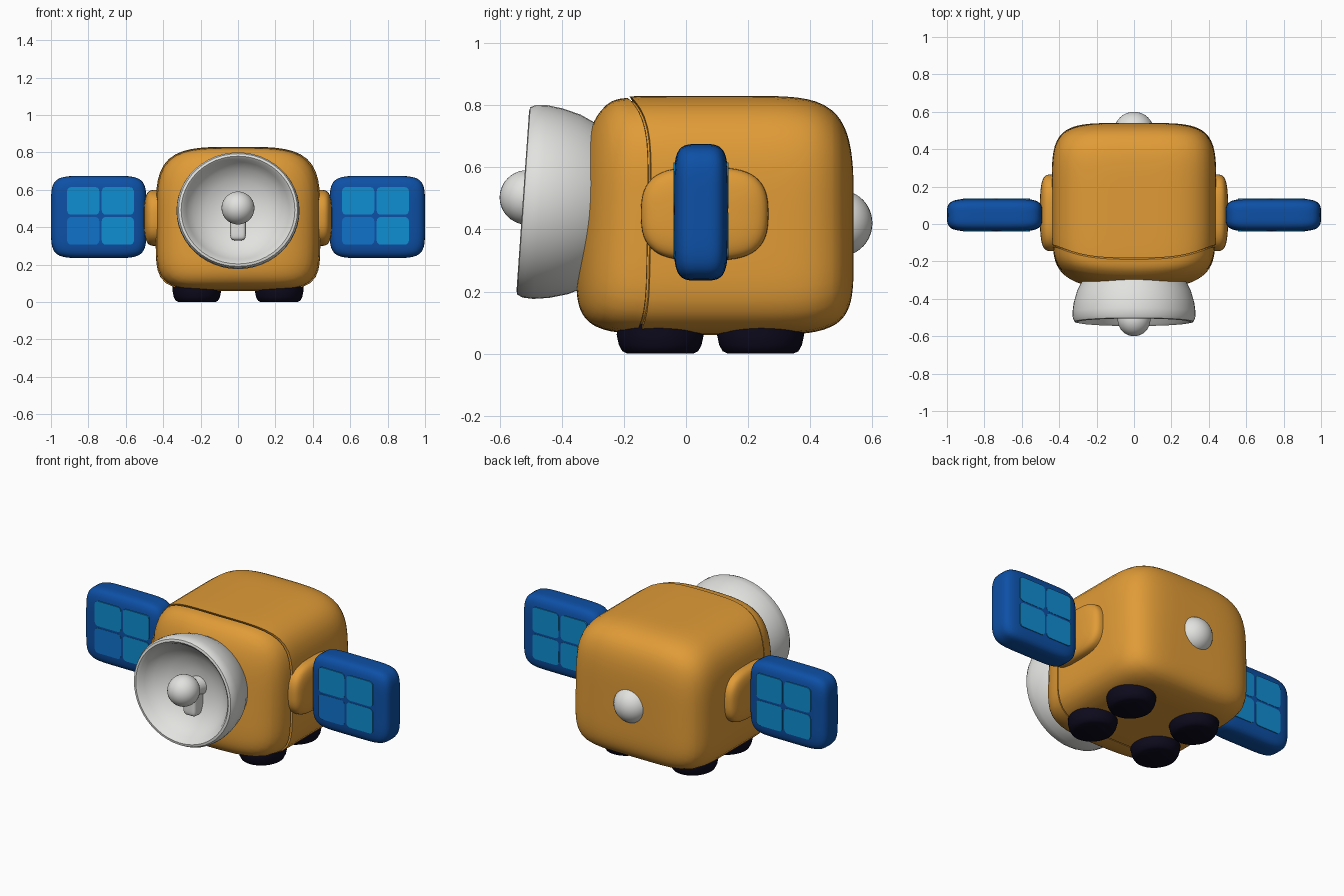
import bpy, bmesh, math
from mathutils import Matrix, Vector

if "Cube" in bpy.data.objects:
    bpy.data.objects.remove(bpy.data.objects["Cube"])


def material(name, rgb):
    m = bpy.data.materials.new(name)
    m.diffuse_color = (*rgb, 1)
    m.use_nodes = True
    m.node_tree.nodes["Principled BSDF"].inputs["Base Color"].default_value = m.diffuse_color
    return m


ORANGE = material("orange", (0.75, 0.33, 0.038))
WHITE = material("off white", (0.76, 0.76, 0.74))
BLUE = material("deep blue", (0.004, 0.08, 0.38))
CELL = material("cell blue", (0.005, 0.27, 0.65))
CELL_DARK = material("mid blue", (0.005, 0.17, 0.60))
DARK = material("near black", (0.004, 0.003, 0.012))


def finish(name, bm, *mats, angle=40):
    bmesh.ops.recalc_face_normals(bm, faces=bm.faces)
    me = bpy.data.meshes.new(name)
    bm.to_mesh(me)
    bm.free()
    for m in mats:
        me.materials.append(m)
    me.shade_smooth()
    me.set_sharp_from_angle(angle=math.radians(angle))
    ob = bpy.data.objects.new(name, me)
    bpy.context.collection.objects.link(ob)
    return ob


def solve(d, exps, target=1.0):
    """Scale s so that sum |s*d_i|^e_i equals target."""
    lo, hi = 0.0, 3.0
    for _ in range(32):
        s = (lo + hi) / 2
        if sum(abs(s * a) ** e for a, e in zip(d, exps)) > target:
            hi = s
        else:
            lo = s
    return lo


def soft_block(name, centre, half, exps, mat):
    """Rounded block: a gridded cube pushed onto a superellipsoid."""
    bm = bmesh.new()
    bmesh.ops.create_cube(bm, size=2)
    bmesh.ops.subdivide_edges(bm, edges=bm.edges[:], cuts=15, use_grid_fill=True)
    for v in bm.verts:
        s = solve(v.co, exps)
        v.co = Vector(centre) + Vector([s * c * h for c, h in zip(v.co, half)])
    return finish(name, bm, mat)


def lathe(name, profile, matrix, mat, segs=48, angle=40):
    """Spin (radius, height) points around local z."""
    bm = bmesh.new()
    rings = []
    for r, h in profile:
        if r == 0:
            rings.append([bm.verts.new((0, 0, h))] * segs)
        else:
            rings.append([bm.verts.new((r * math.cos(2 * math.pi * i / segs),
                                        r * math.sin(2 * math.pi * i / segs), h)) for i in range(segs)])
    for a, b in zip(rings, rings[1:]):
        for i in range(segs):
            j = (i + 1) % segs
            bm.faces.new(list(dict.fromkeys((a[i], a[j], b[j], b[i]))))
    bmesh.ops.transform(bm, matrix=matrix, verts=bm.verts)
    return finish(name, bm, mat, angle=angle)


def ball(name, centre, radii, mat):
    bm = bmesh.new()
    bmesh.ops.create_uvsphere(bm, u_segments=32, v_segments=20, radius=1)
    bmesh.ops.transform(bm, matrix=Matrix.Translation(centre) @ Matrix.Diagonal((*radii, 1)), verts=bm.verts)
    return finish(name, bm, mat)


# Body: rings lofted front to back, with a warped groove separating the front cap
SEAM = -0.528
stations = {round(-0.9 + 0.06 * i, 3) for i in range(31)}
for i in range(1, 30):
    v = math.sin(math.radians(3 * i)) ** (1 / 3)
    if v > 0.85:
        stations |= {v, -v}
stations = {v for v in stations if abs(v - SEAM) > 0.03}
rings_spec = [(v, 0.99 if v < SEAM else 1.0) for v in stations]
rings_spec += [(-0.541, 0.99), (-0.536, 0.965), (-0.520, 0.965), (-0.515, 1.0)]
rings_spec.sort()


def body_point(v, x, z):
    y = 0.10 + v * (0.445 if v < 0 else 0.44)
    if v < 0:                                   # curved, leaning front
        y += v * v * (0.3 * x * x + 0.05 * (z - 0.42))
    k = (z - 0.42) / (0.41 if z > 0.42 else 0.36)
    fade = math.exp(-((v - SEAM) * 0.445 / 0.14) ** 2)
    return x, y - fade * (0.06 if k > 0 else 0.025) * k ** 6, z


bm = bmesh.new()
N = 72
loops = []
for v, scale in rings_spec:
    left = 1 - abs(v) ** (6 if v < 0 else 5.5)
    loop = []
    for i in range(N):
        c, s = math.cos(2 * math.pi * i / N), math.sin(2 * math.pi * i / N)
        k = scale * solve((c, s), (4.5 - 0.7 * s, 4 if s > 0 else 6), left)
        loop.append(bm.verts.new(body_point(v, 0.44 * k * c, 0.42 + k * s * (0.41 if s > 0 else 0.36))))
    loops.append(loop)
for a, b in zip(loops, loops[1:]):
    for i in range(N):
        j = (i + 1) % N
        bm.faces.new((a[i], a[j], b[j], b[i]))
for loop, v in ((loops[0], -1), (loops[-1], 1)):
    pole = bm.verts.new(body_point(v, 0, 0.42))
    for i in range(N):
        bm.faces.new((loop[i], loop[(i + 1) % N], pole))
finish("body", bm, ORANGE)

# Dish on the front, tilted slightly upward, with a hollow bowl
tilt = Matrix.Translation((0, -0.28, 0.475)) @ Matrix.Rotation(math.radians(86), 4, 'X') \
    @ Matrix.Diagonal((1, 0.95, 1, 1))
lathe("dish", [(0, -0.04), (0.24, -0.04), (0.28, 0.03), (0.305, 0.08), (0.322, 0.14), (0.329, 0.19),
               (0.327, 0.225), (0.318, 0.243), (0.304, 0.246), (0.291, 0.235), (0.275, 0.205),
               (0.24, 0.165), (0.18, 0.125), (0.10, 0.10), (0, 0.092)], tilt, WHITE)

# Receiver: ball, stalk and small foot inside the bowl
ball("receiver_ball", (0, -0.51, 0.503), (0.088, 0.09, 0.088), WHITE)
lathe("receiver_stalk", [(0, 0.05), (0.065, 0.05), (0.05, 0.14), (0.045, 0.24), (0, 0.24)], tilt, WHITE, 24)
soft_block("receiver_foot", (0, -0.42, 0.40), (0.042, 0.045, 0.07), (5, 5, 6), WHITE)

# Round knob on the back
ball("rear_knob", (0, 0.50, 0.42), (0.105, 0.10, 0.105), WHITE)

# Four feet
for x in (-0.22, 0.22):
    for y, row in ((-0.083, "front"), (0.24, "back")):
        m = Matrix.Translation((x, y, 0)) @ Matrix.Diagonal((0.93, 1, 1, 1))
        lathe(row + "_foot_" + ("left" if x < 0 else "right"),
              [(0, 0), (0.105, 0), (0.122, 0.008), (0.133, 0.028), (0.14, 0.06), (0.138, 0.11), (0, 0.11)],
              m, DARK, 40)

# Side mounts and solar panels
for side, label in ((-1, "left"), (1, "right")):
    soft_block("mount_" + label, (side * 0.42, 0.06, 0.45), (0.083, 0.205, 0.15), (5, 3.2, 2.8), ORANGE)
    soft_block("panel_frame_" + label, (side * 0.745, 0.048, 0.455), (0.255, 0.0875, 0.22), (6, 4, 6), BLUE)
    # Four cells pass through the frame and show on both faces
    for i in (-1, 1):
        for k in (-1, 1):
            bm = bmesh.new()
            bmesh.ops.create_cube(bm, size=2)
            place = Matrix.Translation((side * 0.735 + i * 0.0925, 0.048, 0.461 + k * 0.08)) \
                @ Matrix.Diagonal((0.086, 0.089, 0.074, 1))
            bmesh.ops.transform(bm, matrix=place, verts=bm.verts)
            upright = [e for e in bm.edges
                       if abs(e.verts[0].co.y - e.verts[1].co.y) > 0.1]
            bmesh.ops.bevel(bm, geom=upright, offset=0.022, segments=4, profile=0.5, affect='EDGES')
            bm.normal_update()
            for f in bm.faces:
                f.material_index = 1 if (i < 0 and k < 0 and f.normal.y < -0.5) else 0
            finish(f"cell_{label}_{'outer' if i == side else 'inner'}_{'top' if k > 0 else 'bottom'}",
                   bm, CELL, CELL_DARK)
